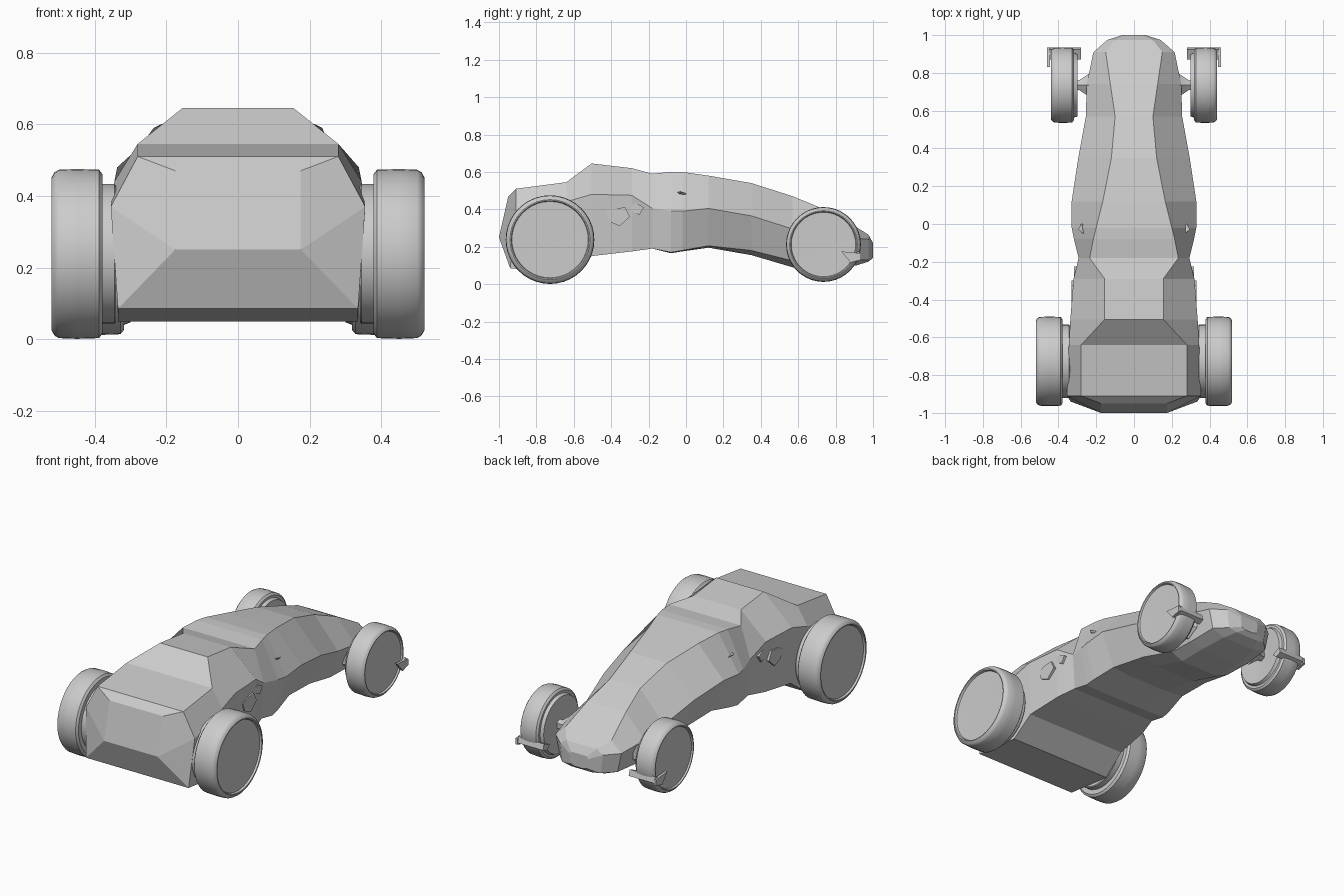
import bpy, bmesh, math
from mathutils import Vector

if "Cube" in bpy.data.objects:
    bpy.data.objects.remove(bpy.data.objects["Cube"])


def add_object(name, bm, smooth=False):
    bmesh.ops.recalc_face_normals(bm, faces=bm.faces)
    mesh = bpy.data.meshes.new(name)
    bm.to_mesh(mesh)
    bm.free()
    ob = bpy.data.objects.new(name, mesh)
    bpy.context.collection.objects.link(ob)
    if smooth:
        bpy.ops.object.select_all(action='DESELECT')
        ob.select_set(True)
        bpy.context.view_layer.objects.active = ob
        bpy.ops.object.shade_smooth_by_angle(angle=math.radians(35))
    return ob


# Body: half cross-sections as y, roof (x, z), shoulder (x, z), sill (x, z), keel (x, z)
stations = [
    (-.91, .28, .51, .355, .37, .335, .085, .18, .085),
    (-.64, .28, .545, .345, .44, .335, .05, .18, .05),
    (-.505, .155, .645, .337, .48, .33, .15, .18, .15),
    (-.29, .155, .62, .32, .475, .31, .175, .17, .175),
    (-.18, .235, .59, .293, .405, .28, .19, .16, .19),
    (-.08, .215, .60, .318, .392, .28, .17, .15, .165),
    (-.02, .20, .60, .33, .39, .275, .18, .14, .175),
    (.12, .165, .58, .33, .405, .25, .205, .13, .195),
    (.35, .12, .54, .295, .365, .225, .18, .13, .155),
    (.57, .10, .47, .255, .295, .20, .125, .13, .09),
    (.74, .125, .40, .25, .27, .20, .12, .13, .09),
    (.91, .15, .305, .215, .245, .19, .13, .11, .10),
    (.975, .10, .265, .14, .24, .125, .13, .07, .12),
    (1.0, .05, .22, .06, .205, .055, .15, .03, .14),
]
bm = bmesh.new()
rings = []
for y, *p in stations:
    half = list(zip(p[::2], p[1::2]))
    loop = half + [(-x, z) for x, z in reversed(half)]
    rings.append([bm.verts.new((x, y, z)) for x, z in loop])
n = len(rings[0])
for a, b in zip(rings, rings[1:]):
    for i in range(n):
        j = (i + 1) % n
        bm.faces.new((a[i], a[j], b[j], b[i]))
bm.faces.new(rings[-1])
# Chamfered end panel at -y
b, c, d, k, k2, d2, c2, b2 = rings[0]
for v in (d, k, k2, d2):
    v.co.y = -.94
a, a2 = [bm.verts.new((s * .175, -.95, .47)) for s in (1, -1)]
e, e2 = [bm.verts.new((s * .175, -1.0, .25)) for s in (1, -1)]
for f in ((b, b2, a2, a), (a, a2, e2, e), (e, e2, d2, k2, k, d),
          (a, e, c, b), (e, d, c), (a2, b2, c2, e2), (e2, c2, d2)):
    bm.faces.new(f)
add_object("body", bm)


def lathe(name, profile, centre, side, steps=40):
    """Spin an (x, radius) profile about the wheel axis."""
    bm = bmesh.new()
    vs = [bm.verts.new((side * x, centre[0], centre[1] + r)) for x, r in profile]
    es = [bm.edges.new(pair) for pair in zip(vs, vs[1:])]
    bmesh.ops.spin(bm, geom=vs + es, cent=(0, *centre), axis=(1, 0, 0),
                   angle=math.tau, steps=steps)
    bmesh.ops.remove_doubles(bm, verts=bm.verts, dist=.0005)
    return add_object(name, bm, True)


def wedge(name, outline, direction):
    """Extrude a flat polygon along a vector."""
    bm = bmesh.new()
    face = bm.faces.new([bm.verts.new(p) for p in outline])
    new = bmesh.ops.extrude_face_region(bm, geom=[face])
    moved = [v for v in new['geom'] if isinstance(v, bmesh.types.BMVert)]
    bmesh.ops.translate(bm, verts=moved, vec=Vector(direction))
    return add_object(name, bm)


large_wheel = [(.34, 0), (.34, .19), (.345, .195), (.378, .195), (.378, .222),
               (.388, .235), (.45, .237), (.50, .235), (.512, .228), (.52, .214),
               (.519, .208), (.508, .204), (.505, 0)]
small_wheel = [(.315, 0), (.305, .08), (.30, .165), (.318, .172), (.318, .186),
               (.328, .198), (.38, .20), (.42, .198), (.432, .192), (.44, .181),
               (.439, .176), (.43, .172), (.427, 0)]

for side, tag in ((1, "right"), (-1, "left")):
    # Wheels and axles
    lathe(f"large_wheel_{tag}", large_wheel, (-.727, .238), side)
    lathe(f"small_wheel_{tag}", small_wheel, (.735, .212), side)
    lathe(f"large_axle_{tag}", [(.2, 0), (.2, .05), (.36, .05), (.36, 0)],
          (-.727, .238), side, 12)
    # Pointed hub mount beside the nose
    lathe(f"hub_mount_{tag}", [(.2, 0), (.22, .085), (.29, .03), (.33, .03), (.33, 0)],
          (.735, .212), side, 6)
    # Small fender bar crossing the wheel, with its end plate
    wedge(f"fender_bar_{tag}",
          [(side * .28, .87, .15), (side * .28, .925, .175),
           (side * .28, .935, .14), (side * .28, .90, .125)], (side * .17, 0, 0))
    wedge(f"fender_end_{tag}",
          [(side * .445, .83, .175), (side * .445, .935, .165),
           (side * .445, .935, .13), (side * .445, .88, .115)], (side * .015, 0, 0))
    # Side scoops
    wedge(f"side_scoop_{tag}",
          [(side * .305, -.43, .385), (side * .305, -.39, .405),
           (side * .305, -.325, .41), (side * .305, -.30, .36),
           (side * .305, -.355, .31), (side * .305, -.41, .335)], (side * .027, 0, 0))
    wedge(f"small_scoop_{tag}",
          [(side * .285, -.315, .405), (side * .285, -.27, .435),
           (side * .285, -.225, .41), (side * .285, -.25, .37)], (side * .033, 0, 0))
    # Tiny shoulder fin
    wedge(f"shoulder_fin_{tag}",
          [(side * .26, -.05, .48), (side * .285, -.03, .485), (side * .27, .0, .475)],
          (side * .01, 0, .01))
